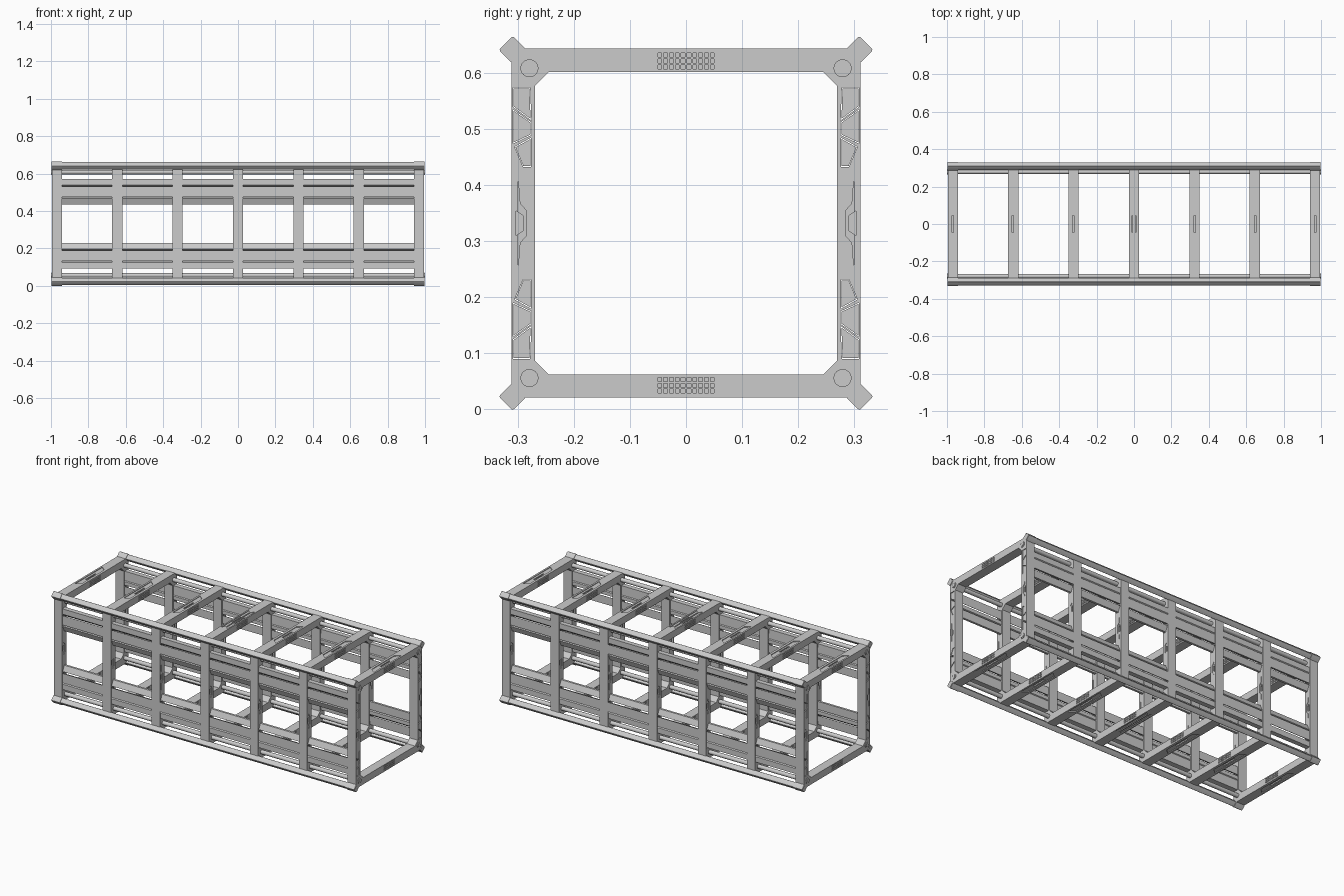
import bpy, bmesh, math

if "Cube" in bpy.data.objects:
    bpy.data.objects.remove(bpy.data.objects["Cube"])

CZ = 0.332          # height of the long axis
HW = 0.0275         # half width of a frame along x


def add_object(name, bm, smooth=False):
    bmesh.ops.recalc_face_normals(bm, faces=bm.faces)
    me = bpy.data.meshes.new(name)
    bm.to_mesh(me)
    bm.free()
    ob = bpy.data.objects.new(name, me)
    bpy.context.collection.objects.link(ob)
    if smooth:
        for o in bpy.context.selected_objects:
            o.select_set(False)
        ob.select_set(True)
        bpy.context.view_layer.objects.active = ob
        bpy.ops.object.shade_smooth_by_angle(angle=math.radians(30))
    return ob


def prism(bm, pts, a, b, axis='X'):
    """Extrude a 2D outline from a to b: (y, z) along X, or (x, y) along Z."""
    put = (lambda p, t: (t, p[0], p[1])) if axis == 'X' else (lambda p, t: (p[0], p[1], t))
    r0 = [bm.verts.new(put(p, a)) for p in pts]
    r1 = [bm.verts.new(put(p, b)) for p in pts]
    n = len(pts)
    bm.faces.new(r0)
    bm.faces.new(r1[::-1])
    for i in range(n):
        j = (i + 1) % n
        bm.faces.new((r0[i], r0[j], r1[j], r1[i]))


def mirrored(pts):
    """The outline in all four quadrants."""
    return [[(y * sy, z * sz) for y, z in pts] for sy in (-1, 1) for sz in (-1, 1)]


def grow(pts, f):
    cx = sum(p[0] for p in pts) / len(pts)
    cy = sum(p[1] for p in pts) / len(pts)
    return [(cx + (x - cx) * f, cy + (y - cy) * f) for x, y in pts]


def octagon(h, c):
    return [(h, h - c), (h - c, h), (c - h, h), (-h, h - c),
            (-h, c - h), (c - h, -h), (h - c, -h), (h, c - h)]


def box(y0, y1, z0, z1):
    return [(y0, z0), (y1, z0), (y1, z1), (y0, z1)]


def diamond(half, r, cy, cz):
    """Rounded square standing on its corner."""
    out = []
    for k in range(4):
        m = k * math.pi / 2
        d = (half - r) * math.sqrt(2)
        for s in range(5):
            t = m - math.pi / 4 + s * math.pi / 8
            out.append((cy + d * math.cos(m) + r * math.cos(t),
                        cz + d * math.sin(m) + r * math.sin(t)))
    return out


def circle(r, cy, cz, n=24):
    return [(cy + r * math.cos(2 * math.pi * i / n), cz + r * math.sin(2 * math.pi * i / n)) for i in range(n)]


# Three side beam sections, in the quadrant y > 0, z > 0 around the axis
BEAMS = {
    "outer_beam": [(.307, .240), (.279, .240), (.277, .186), (.307, .208)],
    "middle_beam": [(.307, .200), (.277, .179), (.277, .158), (.307, .144)],
    "inner_beam": [(.304, .135), (.277, .150), (.277, .102), (.290, .102)],
}


def frame(name, both):
    """Square ring with beam sockets, vent grids and recesses cut into it."""
    bm = bmesh.new()
    rings = [[bm.verts.new((x, y, z)) for y, z in octagon(h, c)]
             for h, c, x in ((.311, .015, -HW), (.311, .015, HW), (.2695, .025, HW), (.2695, .025, -HW))]
    for k in range(4):
        for i in range(8):
            j = (i + 1) % 8
            a, b = rings[k], rings[(k + 1) % 4]
            bm.faces.new((a[i], a[j], b[j], b[i]))
    ob = add_object(name, bm)

    shallow, deep = bmesh.new(), bmesh.new()
    # beam sockets
    for pts in BEAMS.values():
        for q in mirrored(pts):
            prism(deep, grow(q, 1.09), -.05, .05)
    for sx in (-1, 1):
        for s in (-1, 1):
            # vent grid on the horizontal bars
            for i in range(10):
                for k in range(3):
                    y, z = (i - 4.5) * .0104, s * (.289 + (k - 1) * .0104)
                    prism(shallow, box(y - .0035, y + .0035, z - .0035, z + .0035),
                          sx * (HW - .004), sx * .05)
            # stepped grip recess on the uprights
            grip = [(.299, .075), (.296, .035), (.284, .022), (.284, -.022), (.296, -.035), (.299, -.075)]
            prism(shallow, [(s * y, z) for y, z in grip], sx * (HW - .003), sx * .05)
            prism(deep, [(s * y, z) for y, z in ((.303, .022), (.290, .013), (.290, -.013), (.303, -.022))],
                  sx * (HW - .010), sx * .05)
    # tapered recess and slit on top and bottom
    for s in (-1, 1):
        for d in ((1, -1) if both else (1,)):
            if both:
                tray = [(.019, .13), (.003, .11), (.003, -.11), (.019, -.13)]
                slit = box(.007, .012, -.045, .045)
            else:
                tray = [(-.017, .13), (.013, .105), (.013, -.105), (-.017, -.13)]
                slit = box(-.005, .003, -.045, .045)
            prism(shallow, [(d * x, y) for x, y in tray], s * .307, s * .33, 'Z')
            prism(deep, [(d * x, y) for x, y in slit], s * .298, s * .33, 'Z')
    cutters = [add_object("cutter", shallow), add_object("cutter", deep)]
    for c in cutters:
        c.hide_render = True
        m = ob.modifiers.new("cut", 'BOOLEAN')
        m.operation, m.solver, m.object = 'DIFFERENCE', 'EXACT', c
    bpy.context.view_layer.update()
    ev = ob.evaluated_get(bpy.context.evaluated_depsgraph_get())
    me = bpy.data.meshes.new_from_object(ev)
    ob.modifiers.clear()
    ob.data = me
    for c in cutters:
        bpy.data.objects.remove(c)
    ob.location.z = CZ
    return ob


# Seven frames: a centre one and three mirrored pairs
frame("centre_frame", True)
first = frame("cross_frame", False)
spots = (-.9675, -.646, -.3235, .3235, .646, .9675)
first.location.x = spots[0]
for x in spots[1:]:
    f = bpy.data.objects.new("cross_frame", first.data)
    bpy.context.collection.objects.link(f)
    f.location = (x, 0, CZ)
    f.rotation_euler.z = math.pi if x > 0 else 0

# Side beams running through every frame
for name, pts in BEAMS.items():
    for q in mirrored(pts):
        bm = bmesh.new()
        prism(bm, q, -.992, .992)
        add_object(name, bm).location.z = CZ

for sy in (-1, 1):
    for sz in (-1, 1):
        # Corner rails with larger end caps
        cy, cz = sy * .309, sz * .309
        bm = bmesh.new()
        prism(bm, diamond(.0150, .003, cy, cz), -.998, .998)
        for e in (-1, 1):
            prism(bm, diamond(.0175, .004, cy, cz), e * .94, e * .996)
        add_object("corner_rail", bm, True).location.z = CZ
        # Round tubes with end collars
        cy, cz = sy * .279, sz * .276
        bm = bmesh.new()
        prism(bm, circle(.012, cy, cz), -1, 1)
        for e in (-1, 1):
            prism(bm, circle(.016, cy, cz), e * .94, e * .998)
        add_object("corner_tube", bm, True).location.z = CZ
